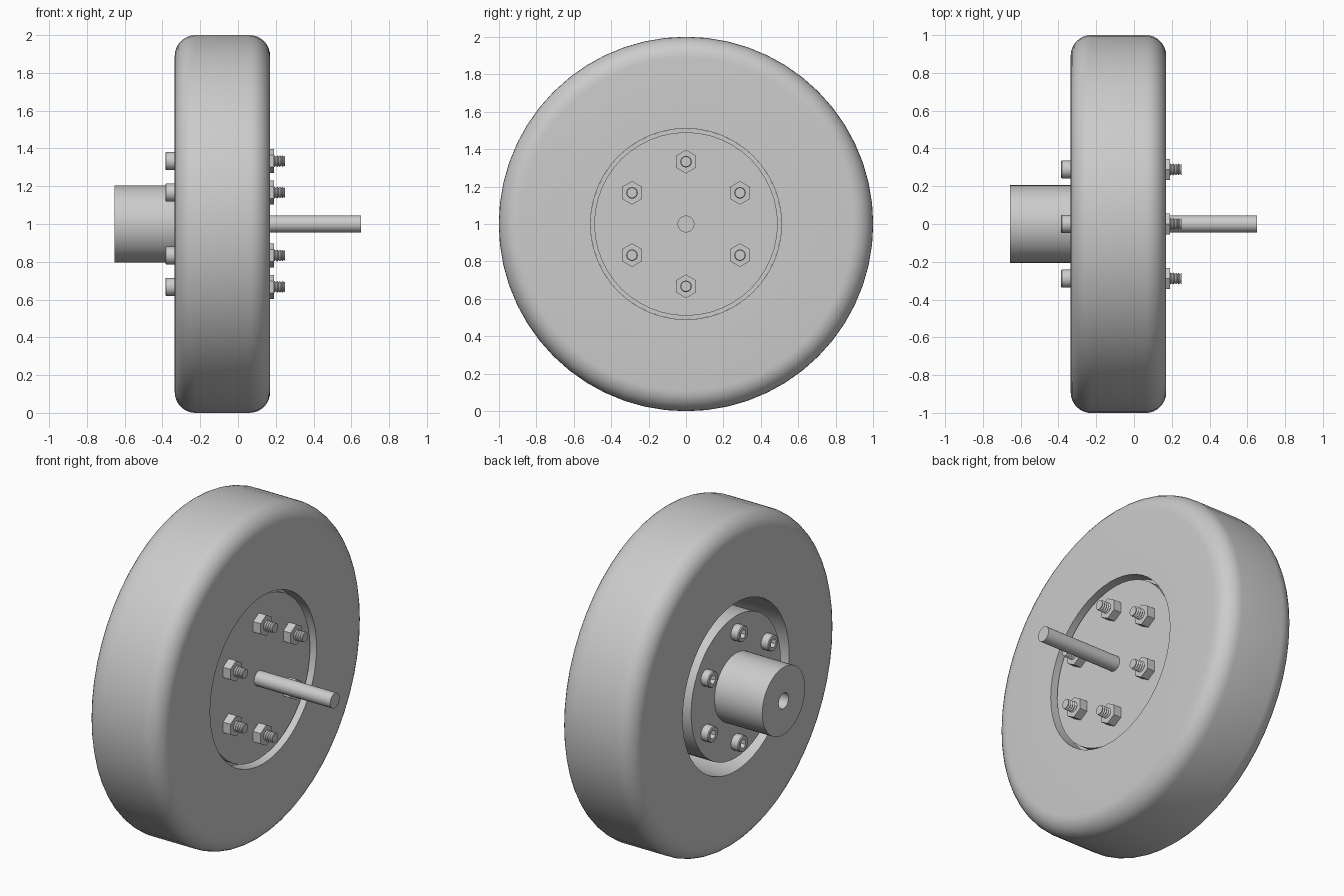
import bpy, bmesh
from math import sin, cos, pi, radians
from mathutils import Matrix, Vector

cube = bpy.data.objects.get("Cube")
if cube:
    bpy.data.objects.remove(cube, do_unlink=True)

grey = bpy.data.materials.new("plain_grey")
grey.use_nodes = True
colour = (0.6, 0.6, 0.6, 1)
grey.diffuse_color = colour
grey.node_tree.nodes["Principled BSDF"].inputs["Base Color"].default_value = colour

AXLE_Z = 1.0


def lathe(name, profile, sides, y=0.0, z=AXLE_Z, start=0.0, closed=False):
    """Spin (x, radius) points round an axis parallel to x; radius 0 makes a pole."""
    bm = bmesh.new()
    rings = []
    for x, r in profile:
        if r == 0:
            rings.append([bm.verts.new((x, y, z))] * sides)
        else:
            rings.append([bm.verts.new((x, y + r * cos(start + 2 * pi * i / sides),
                                        z + r * sin(start + 2 * pi * i / sides)))
                          for i in range(sides)])
    pairs = list(zip(rings, rings[1:]))
    if closed:
        pairs.append((rings[-1], rings[0]))
    for a, b in pairs:
        for i in range(sides):
            j = (i + 1) % sides
            corners = list(dict.fromkeys((a[i], a[j], b[j], b[i])))
            bm.faces.new(corners)
    bmesh.ops.recalc_face_normals(bm, faces=bm.faces)
    mesh = bpy.data.meshes.new(name)
    bm.to_mesh(mesh)
    bm.free()
    mesh.materials.append(grey)
    ob = bpy.data.objects.new(name, mesh)
    bpy.context.collection.objects.link(ob)
    bpy.ops.object.select_all(action="DESELECT")
    ob.select_set(True)
    bpy.context.view_layer.objects.active = ob
    bpy.ops.object.shade_smooth_by_angle(angle=radians(32))
    return ob


# Tyre: rounded shoulders and a straight bore
LEFT, RIGHT, BORE, ROUND = -0.335, 0.17, 0.51, 0.11


def shoulder(x, first):
    return [(x + ROUND * cos(first - k * pi / 16), 1 - ROUND + ROUND * sin(first - k * pi / 16))
            for k in range(9)]


tyre = [(LEFT, BORE)] + shoulder(LEFT + ROUND, pi) + shoulder(RIGHT - ROUND, pi / 2) + [(RIGHT, BORE)]
lathe("tyre", tyre, 56, closed=True)

# Hub: wide plate on the left side, narrower drum and hollow boss on the right side
PLATE, DRUM = 0.14, -0.335
lathe("hub", [(PLATE, 0), (PLATE, 0.49), (0.08, 0.49), (0.08, 0.43), (DRUM, 0.43),
              (DRUM, 0.205), (-0.655, 0.205), (-0.655, 0.047), (-0.45, 0.047), (-0.45, 0)], 48)
# Ring seating the plate in the bore
lathe("bore_ring", [(0.02, 0.42), (0.02, BORE), (0.08, BORE), (0.08, 0.42)], 48, closed=True)

# Axle
lathe("axle", [(0.1, 0), (0.1, 0.045), (0.65, 0.045), (0.65, 0)], 32)

# Six bolts, each with a socket head, a nut and a threaded end
thread = [(PLATE, 0), (PLATE, 0.024)]
for k in range(6):
    thread += [(0.166 + k * 0.014, 0.031), (0.173 + k * 0.014, 0.024)]
thread += [(0.25, 0.028), (0.25, 0)]
for n in range(6):
    angle = pi / 2 + n * pi / 3
    y, z = 0.333 * cos(angle), AXLE_Z + 0.333 * sin(angle)
    lathe(f"bolt_thread_{n + 1}", thread, 16, y, z)
    lathe(f"nut_{n + 1}", [(PLATE, 0.026), (PLATE, 0.063), (0.19, 0.063), (0.19, 0.026)],
          6, y, z, start=pi / 2, closed=True)
    lathe(f"bolt_head_{n + 1}", [(DRUM, 0), (DRUM, 0.048), (-0.38, 0.048), (-0.385, 0.044),
                                 (-0.385, 0.026)], 24, y, z)
    # Hexagonal socket walls sunk into the head
    lathe(f"bolt_socket_{n + 1}", [(-0.384, 0.046), (-0.384, 0.027), (-0.352, 0.027), (-0.352, 0)],
          6, y, z, start=pi / 2)
